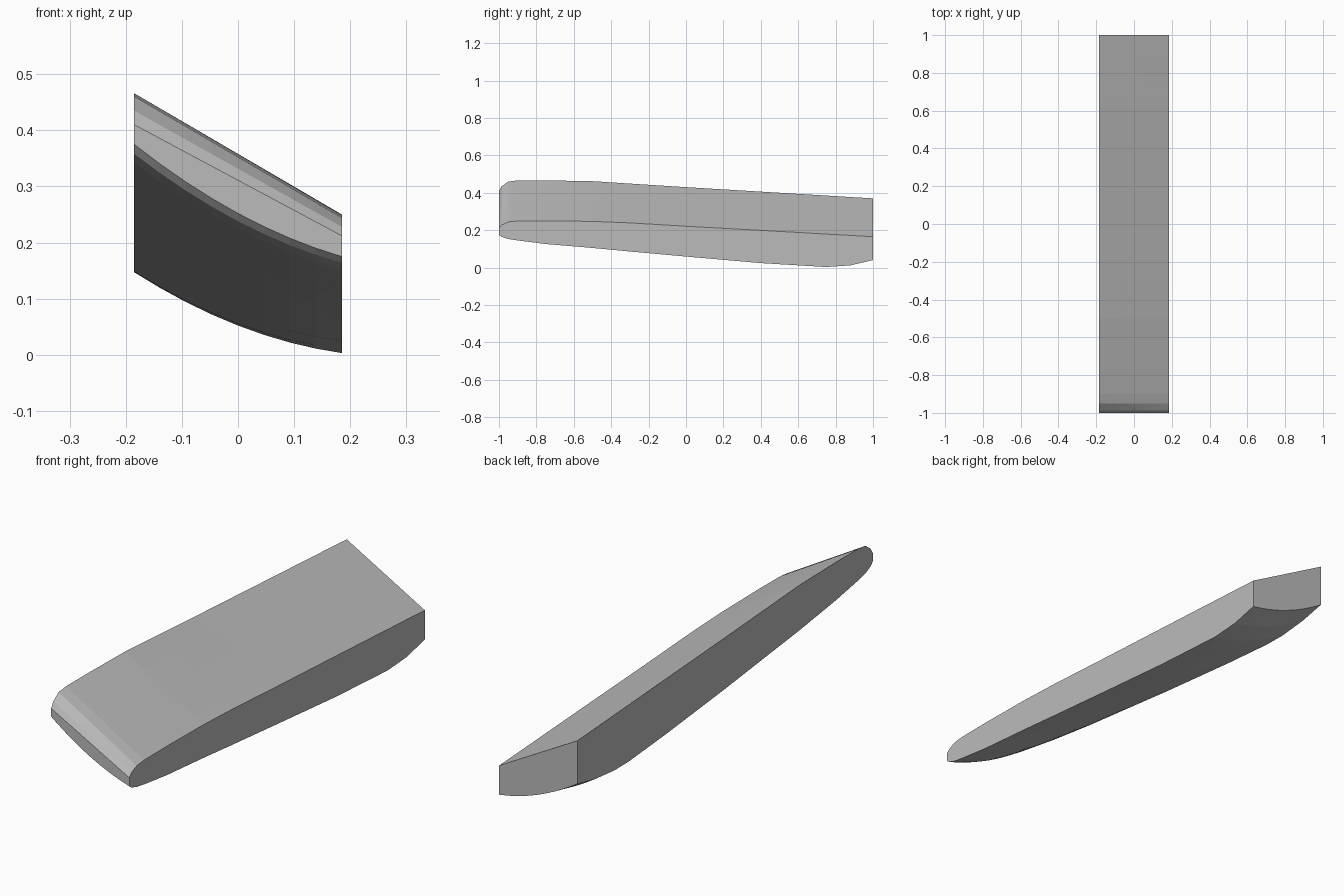
import bpy, bmesh

if "Cube" in bpy.data.objects:
    bpy.data.objects.remove(bpy.data.objects["Cube"])

# Stations along the beam: y, left top, left bottom, right top, right bottom
STATIONS = [
    (-1.00, 0.410, 0.375, 0.212, 0.175),
    (-0.985, 0.435, 0.358, 0.228, 0.164),
    (-0.95, 0.460, 0.342, 0.244, 0.153),
    (-0.90, 0.466, 0.330, 0.249, 0.145),
    (-0.75, 0.466, 0.303, 0.250, 0.126),
    (-0.50, 0.462, 0.268, 0.247, 0.105),
    (-0.30, 0.449, 0.245, 0.239, 0.086),
    (0.00, 0.430, 0.210, 0.221, 0.059),
    (0.40, 0.406, 0.169, 0.199, 0.024),
    (0.65, 0.391, 0.148, 0.185, 0.009),
    (0.75, 0.385, 0.147, 0.179, 0.003),
    (0.88, 0.377, 0.160, 0.172, 0.012),
    (1.00, 0.370, 0.185, 0.165, 0.040),
]
HALF_WIDTH = 0.185
SAG = 0.023      # depth of the curve across the underside
COLUMNS = 8


def ring(bm, y, left_top, left_low, right_top, right_low):
    """One cross-section: straight sloping top, bowed underside."""
    top, low = [], []
    for i in range(COLUMNS + 1):
        t = i / COLUMNS
        x = HALF_WIDTH * (2 * t - 1)
        bow = SAG * 4 * t * (1 - t)
        top.append(bm.verts.new((x, y, left_top + (right_top - left_top) * t)))
        low.append(bm.verts.new((x, y, left_low + (right_low - left_low) * t - bow)))
    return top + low[::-1]


# Slanted beam lofted through the stations, with closed ends
bm = bmesh.new()
rings = [ring(bm, *s) for s in STATIONS]
for a, b in zip(rings, rings[1:]):
    for i in range(len(a)):
        j = (i + 1) % len(a)
        bm.faces.new((a[i], a[j], b[j], b[i]))
bm.faces.new(rings[0])
bm.faces.new(rings[-1])
bmesh.ops.recalc_face_normals(bm, faces=bm.faces)
mesh = bpy.data.meshes.new("slanted_beam")
bm.to_mesh(mesh)
bm.free()

grey = bpy.data.materials.new("plain grey")
grey.diffuse_color = (0.5, 0.5, 0.5, 1)
grey.use_nodes = True
grey.node_tree.nodes["Principled BSDF"].inputs["Base Color"].default_value = grey.diffuse_color
mesh.materials.append(grey)
beam = bpy.data.objects.new("slanted_beam", mesh)
bpy.context.collection.objects.link(beam)
